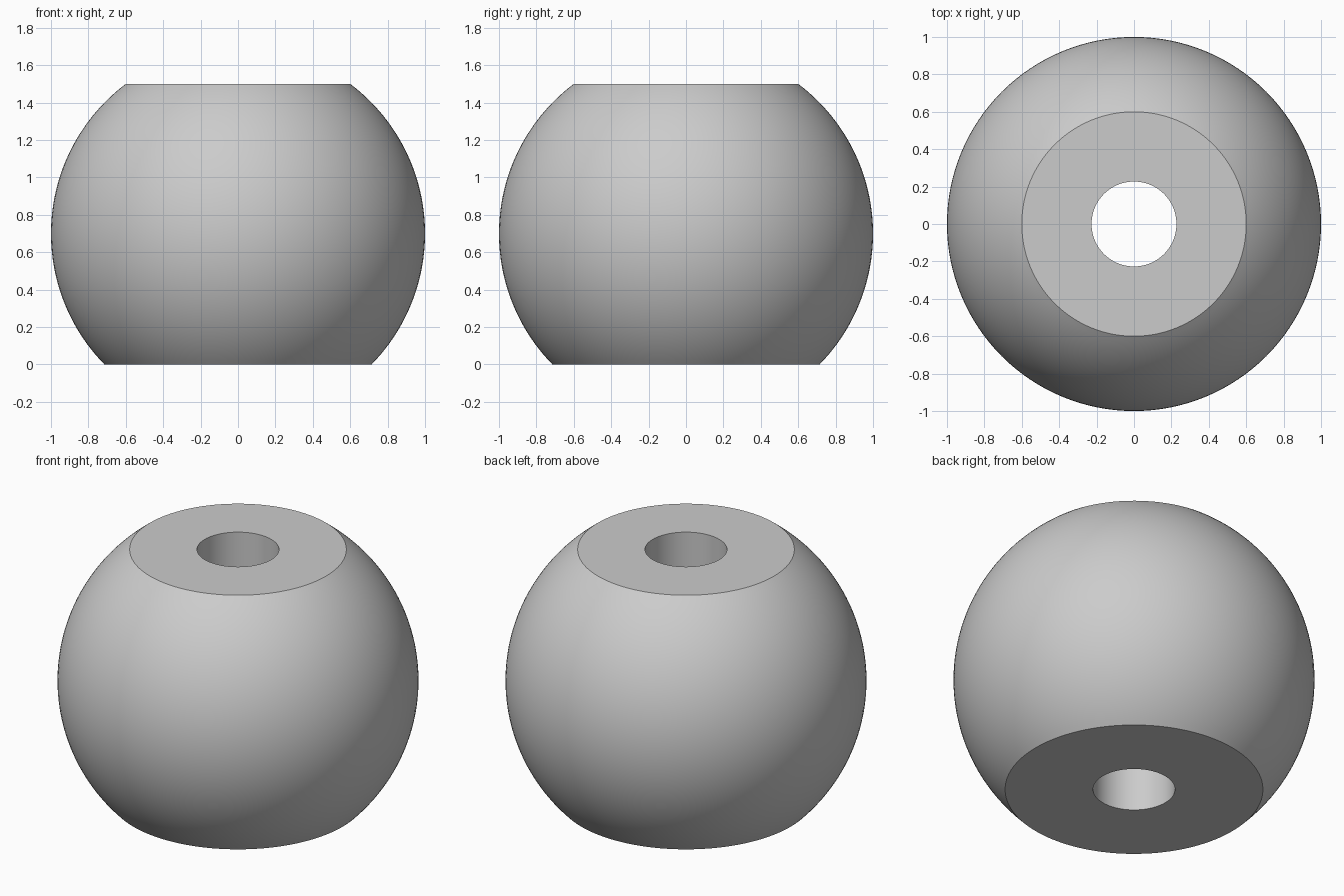
import bpy, bmesh
from math import asin, cos, sin, pi, radians

cube = bpy.data.objects.get("Cube")
if cube:
    bpy.data.objects.remove(cube, do_unlink=True)

CENTRE_Z, TOP_Z, HOLE_R = 0.7, 1.5, 0.227
ARC_STEPS, SEGMENTS = 48, 128

# Plain grey material
grey = bpy.data.materials.new("grey")
grey.use_nodes = True
colour = (0.6, 0.6, 0.6, 1)
grey.diffuse_color = colour
grey.node_tree.nodes["Principled BSDF"].inputs["Base Color"].default_value = colour

# Cross-section: bore edge, spherical side from flat base to flat top, bore edge
low, high = asin(-CENTRE_Z), asin(TOP_Z - CENTRE_Z)
angles = [low + (high - low) * i / ARC_STEPS for i in range(ARC_STEPS + 1)]
profile = [(HOLE_R, 0)]
profile += [(cos(a), CENTRE_Z + sin(a)) for a in angles]
profile += [(HOLE_R, TOP_Z)]

# Turn the closed cross-section around the vertical axis
bm = bmesh.new()
verts = [bm.verts.new((r, 0, z)) for r, z in profile]
edges = [bm.edges.new((v, verts[(i + 1) % len(verts)])) for i, v in enumerate(verts)]
bmesh.ops.spin(bm, geom=verts + edges, cent=(0, 0, 0), axis=(0, 0, 1),
               angle=2 * pi, steps=SEGMENTS, use_merge=True)
bmesh.ops.remove_doubles(bm, verts=bm.verts, dist=0.0001)
bmesh.ops.recalc_face_normals(bm, faces=bm.faces)
mesh = bpy.data.meshes.new("bored_ball")
bm.to_mesh(mesh)
bm.free()
mesh.materials.append(grey)

ball = bpy.data.objects.new("bored_ball", mesh)
bpy.context.collection.objects.link(ball)
bpy.ops.object.select_all(action="DESELECT")
ball.select_set(True)
bpy.context.view_layer.objects.active = ball
bpy.ops.object.shade_smooth_by_angle(angle=radians(30))
